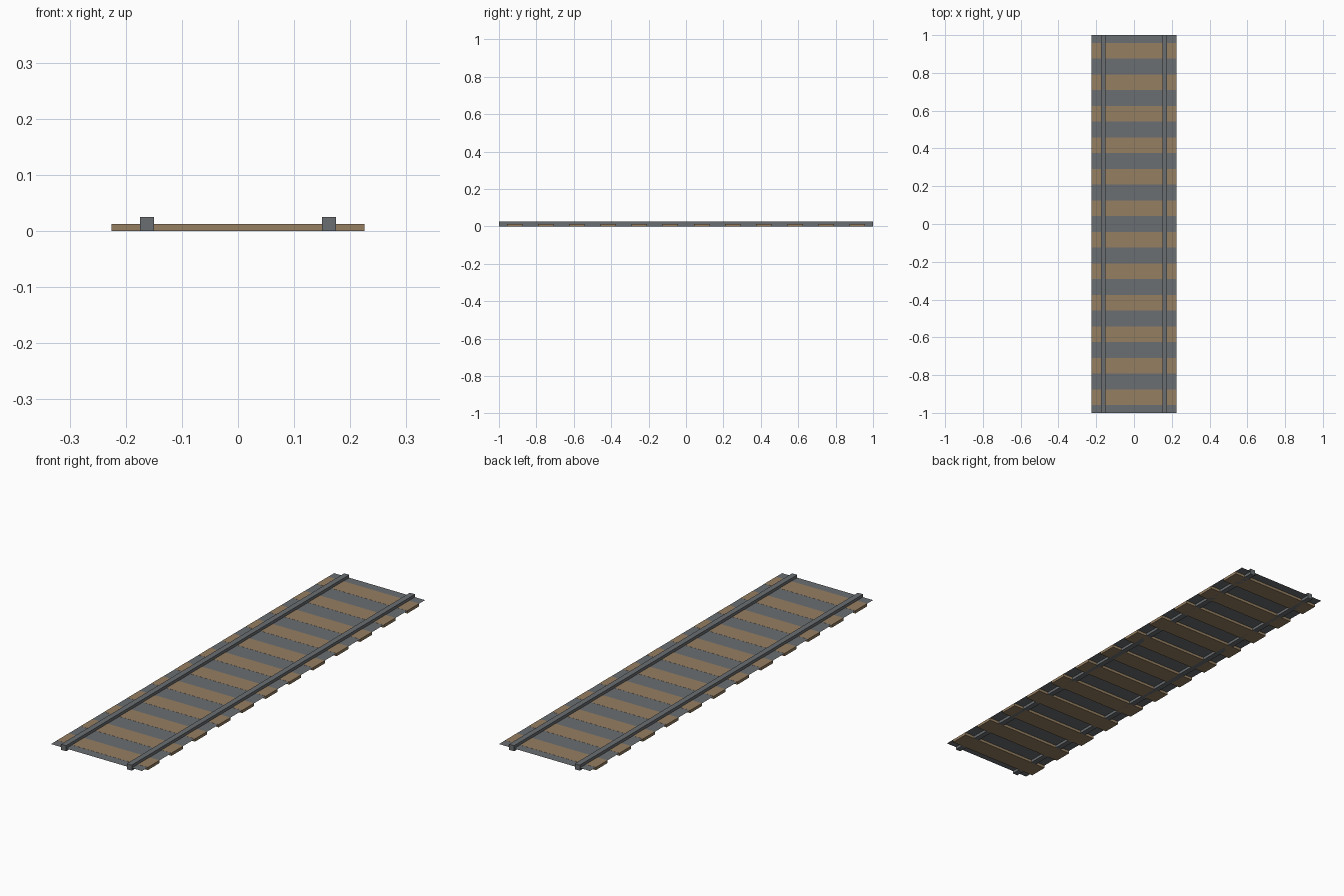
import bpy
import bmesh
from mathutils import Matrix

cube = bpy.data.objects.get("Cube")
if cube:
    bpy.data.objects.remove(cube, do_unlink=True)


def make_material(name, rgb):
    mat = bpy.data.materials.new(name)
    mat.use_nodes = True
    color = (*rgb, 1)
    mat.diffuse_color = color
    mat.node_tree.nodes["Principled BSDF"].inputs["Base Color"].default_value = color
    return mat


def add_object(name, bm, mat):
    mesh = bpy.data.meshes.new(name)
    bm.to_mesh(mesh)
    bm.free()
    mesh.materials.append(mat)
    obj = bpy.data.objects.new(name, mesh)
    bpy.context.collection.objects.link(obj)
    return obj


def box(name, center, size, mat):
    bm = bmesh.new()
    bmesh.ops.create_cube(
        bm, size=1, matrix=Matrix.Translation(center) @ Matrix.Diagonal((*size, 1)))
    return add_object(name, bm, mat)


steel = make_material("steel grey", (0.145, 0.157, 0.165))
wood = make_material("brown wood", (0.30, 0.21, 0.12))

WIDTH, LENGTH = 0.45, 2.0
SLEEPERS = 12
PITCH = LENGTH / SLEEPERS
SLEEPER_TOP = 0.0125
RAIL_SIZE = 0.025

# Sleepers across the track
for i in range(SLEEPERS):
    y = (i + 0.5) * PITCH - LENGTH / 2
    box(f"sleeper_{i + 1}", (0, y, SLEEPER_TOP / 2),
        (WIDTH, PITCH / 2, SLEEPER_TOP), wood)

# Thin bed sheet lying just under the sleeper tops
bm = bmesh.new()
bmesh.ops.create_grid(
    bm, x_segments=1, y_segments=1, size=0.5,
    matrix=Matrix.Translation((0, 0, SLEEPER_TOP - 0.0004))
    @ Matrix.Diagonal((WIDTH, LENGTH, 1, 1)))
add_object("track_bed", bm, steel)

# Pair of square rails
for side, name in ((-1, "right_rail"), (1, "left_rail")):
    box(name, (side * 0.1625, 0, RAIL_SIZE / 2), (RAIL_SIZE, LENGTH, RAIL_SIZE), steel)
